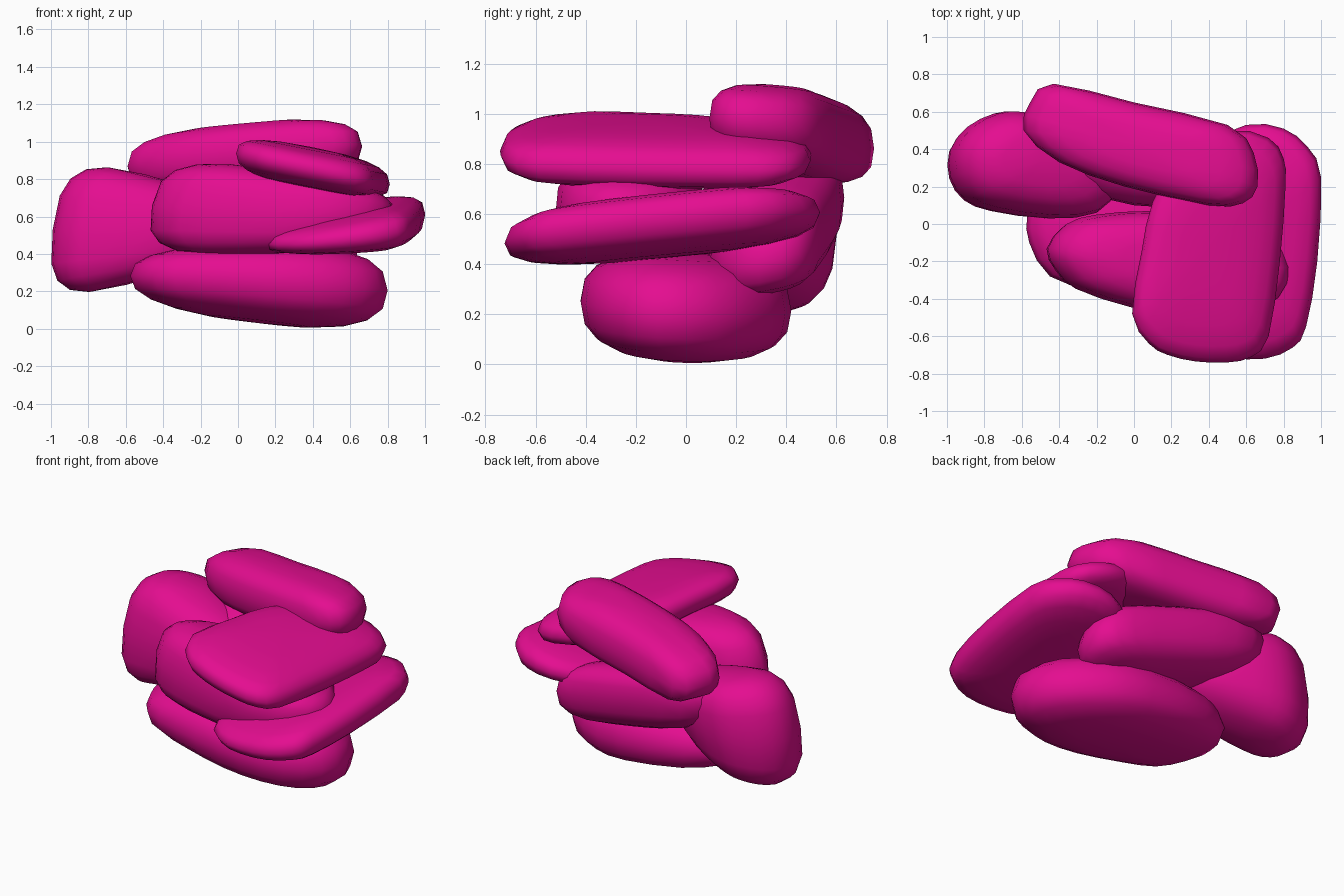
import bpy
import bmesh
from math import sin, cos, pi
from mathutils import Vector

if "Cube" in bpy.data.objects:
    bpy.data.objects.remove(bpy.data.objects["Cube"], do_unlink=True)

COLOUR = (0.78, 0.004, 0.28, 1)
magenta = bpy.data.materials.new("magenta")
magenta.use_nodes = True
magenta.diffuse_color = COLOUR
magenta.node_tree.nodes["Principled BSDF"].inputs["Base Color"].default_value = COLOUR

RINGS = 10


def smooth_loop(points):
    """Insert a curved midpoint between neighbours of a closed outline."""
    pts = [Vector(p) for p in points]
    n = len(pts)
    out = []
    for i, b in enumerate(pts):
        a, c, d = pts[i - 1], pts[(i + 1) % n], pts[(i + 2) % n]
        out += [b, (9 * (b + c) - a - d) / 16]
    return out


def pebble(name, outline, z, half, tilt=(0, 0), swell=(0, 0), lean=(0, 0), power=0.72):
    """Rounded stone: plan outline, mid height, half thickness, tilt, taper, lean."""
    loop = smooth_loop(outline)
    xs, ys = [p.x for p in loop], [p.y for p in loop]
    centre = Vector((max(xs) + min(xs), max(ys) + min(ys))) / 2
    tilt, swell, lean = Vector(tilt), Vector(swell), Vector(lean)
    bm = bmesh.new()

    def vert(offset, level):
        thick = max(half + swell.dot(offset), half * 0.3)
        p = centre + offset + lean * level
        return bm.verts.new((p.x, p.y, z + tilt.dot(offset) + thick * level))

    bottom = vert(Vector((0, 0)), -1)
    rings = []
    for i in range(1, RINGS):
        a = -pi / 2 + pi * i / RINGS
        s = sin(a)
        level = abs(s) ** power * (1 if s > 0 else -1) if abs(s) > 1e-6 else 0
        rings.append([vert((p - centre) * cos(a) ** power, level) for p in loop])
    top = vert(Vector((0, 0)), 1)

    n = len(loop)
    for k in range(n):
        m = (k + 1) % n
        bm.faces.new((bottom, rings[0][m], rings[0][k]))
        bm.faces.new((top, rings[-1][k], rings[-1][m]))
        for low, high in zip(rings, rings[1:]):
            bm.faces.new((low[k], low[m], high[m], high[k]))
    bmesh.ops.recalc_face_normals(bm, faces=bm.faces)
    mesh = bpy.data.meshes.new(name)
    bm.to_mesh(mesh)
    bm.free()
    mesh.shade_smooth()
    mesh.materials.append(magenta)
    obj = bpy.data.objects.new(name, mesh)
    bpy.context.collection.objects.link(obj)


# Base stone
pebble("base_stone",
       [(-.57, .05), (-.56, -.1), (-.45, -.28), (-.2, -.36), (.15, -.42),
        (.45, -.4), (.68, -.3), (.8, -.12), (.74, .13), (.5, .34),
        (.2, .42), (-.25, .38), (-.5, .23)],
       .24, .21, tilt=(-.06, -.05), swell=(.06, 0), power=.78)

# Tall stone on the right-hand end
pebble("end_stone",
       [(-.98, .4), (-.98, .25), (-.9, .13), (-.75, .07), (-.45, .03),
        (-.2, .06), (-.1, .2), (-.2, .4), (-.45, .55), (-.62, .6),
        (-.75, .59), (-.89, .52)],
       .53, .295, swell=(-.25, 0), lean=(.05, .02), power=.68)

# Middle stones, front and back
pebble("front_middle_stone",
       [(-.46, -.13), (-.41, -.25), (-.3, -.35), (0, -.45), (.4, -.52),
        (.68, -.46), (.81, -.32), (.79, -.14), (.57, .05), (.1, .07),
        (-.2, .05), (-.36, 0)],
       .62, .225, tilt=(-.06, 0), swell=(-.09, 0), lean=(.06, 0), power=.65)
pebble("back_middle_stone",
       [(-.55, .5), (-.4, .62), (-.1, .62), (.3, .56), (.55, .5),
        (.64, .38), (.6, .2), (.4, .1), (0, .1), (-.35, .22)],
       .545, .2, tilt=(-.21, .2))

# Thin side slab
pebble("side_slab",
       [(1, .25), (.98, -.2), (.92, -.55), (.85, -.66), (.7, -.72),
        (.5, -.71), (.3, -.63), (.15, -.42), (.22, 0), (.4, .4),
        (.6, .53), (.8, .51), (.93, .41)],
       .535, .11, tilt=(.12, .09), swell=(.08, 0))

# Thin slab lying across the top
pebble("top_slab",
       [(-.01, -.48), (.08, -.64), (.18, -.7), (.33, -.735), (.5, -.74),
        (.63, -.71), (.72, -.6), (.78, -.2), (.81, .2), (.8, .35),
        (.72, .46), (.5, .5), (.25, .35), (.1, .12), (.04, -.15)],
       .855, .115, tilt=(-.2, 0))

# Highest stone at the back
pebble("top_back_stone",
       [(-.59, .5), (-.55, .66), (-.43, .75), (0, .65), (.5, .53),
        (.64, .38), (.66, .2), (.58, .11), (.4, .1), (-.05, .2), (-.4, .33)],
       .92, .177, tilt=(.07, -.08))
